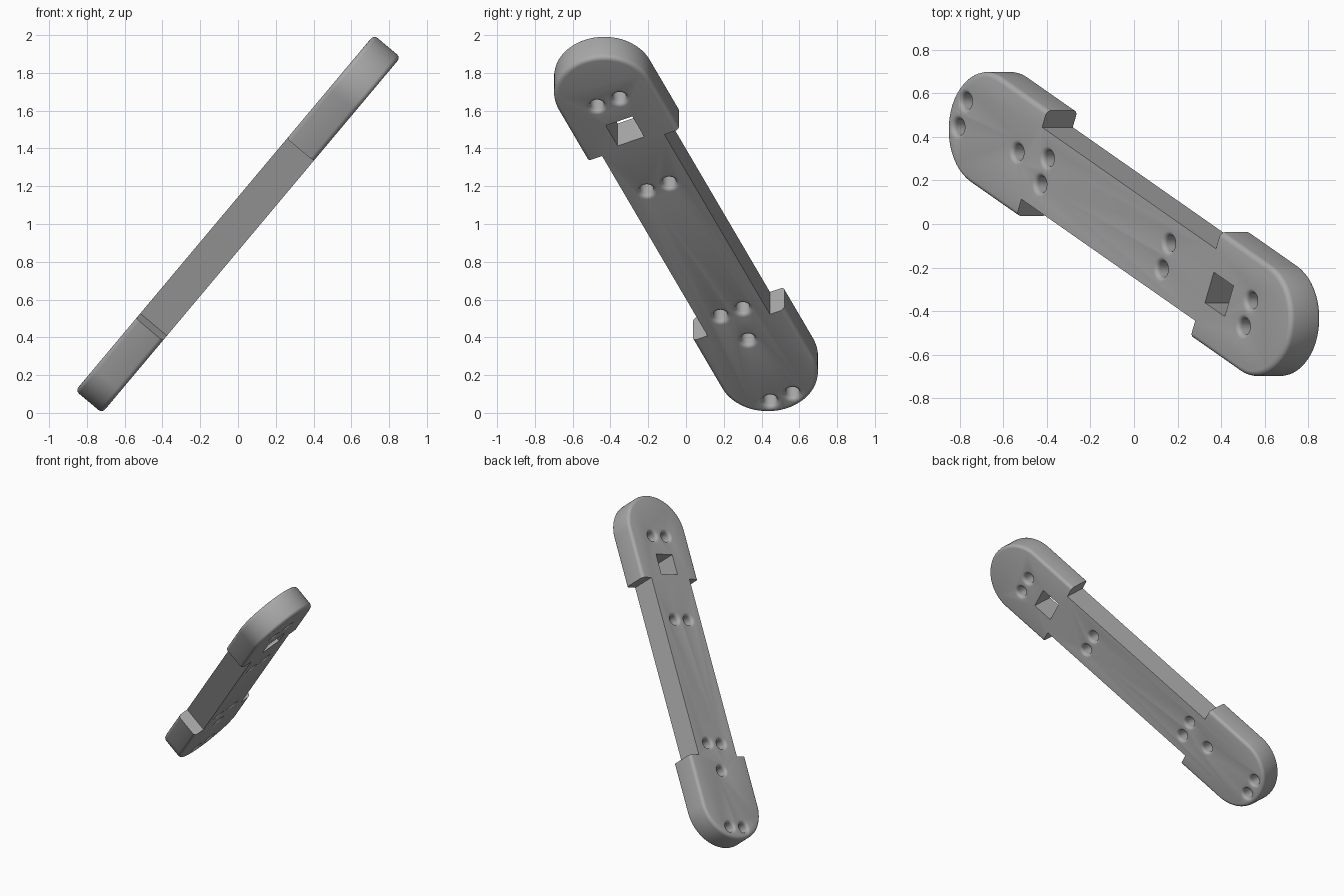
import bpy, bmesh, math
from mathutils import Matrix, Vector

if "Cube" in bpy.data.objects:
    bpy.data.objects.remove(bpy.data.objects["Cube"])

HALF_T = 0.092       # half plate thickness
R, CEN = 0.265, 1.057  # head radius and arc centre along the length
NECK, SHOULDER = 0.181, 0.681
BEV = 0.024

# Local axes: length, width, normal
a, b = math.radians(50), math.radians(-24.2)
u, v = Vector((math.cos(a), 0, math.sin(a))), Vector((0, 1, 0))
length = u * math.cos(b) + v * math.sin(b)
width = -u * math.sin(b) + v * math.cos(b)
normal = length.cross(width)
frame = Matrix((length, width, normal)).transposed().to_4x4()
frame.translation = (0, 0, 1)

grey = bpy.data.materials.new("plain grey")
grey.diffuse_color = (0.4, 0.4, 0.4, 1)
grey.use_nodes = True
grey.node_tree.nodes["Principled BSDF"].inputs["Base Color"].default_value = grey.diffuse_color


def make_object(name, bm):
    bmesh.ops.recalc_face_normals(bm, faces=bm.faces)
    me = bpy.data.meshes.new(name)
    bm.to_mesh(me)
    bm.free()
    ob = bpy.data.objects.new(name, me)
    ob.matrix_world = frame
    me.materials.append(grey)
    bpy.context.collection.objects.link(ob)
    return ob


# Plate outline: two round heads joined by a narrower bar
half = [(SHOULDER, -NECK), (SHOULDER, -R)]
N = 40
for i in range(N + 1):
    t = -math.pi / 2 + math.pi * i / N
    half.append((CEN + R * math.cos(t), R * math.sin(t)))
half += [(SHOULDER, R), (SHOULDER, NECK)]
outline = half + [(-x, -y) for x, y in half]

bm = bmesh.new()
base = bm.faces.new([bm.verts.new((x, y, -HALF_T)) for x, y in outline])
ext = bmesh.ops.extrude_face_region(bm, geom=[base])
bmesh.ops.translate(bm, vec=(0, 0, 2 * HALF_T),
                    verts=[g for g in ext["geom"] if isinstance(g, bmesh.types.BMVert)])
# Round the rim, leaving the shoulder edges sharp
rim = []
for e in bm.edges:
    p, q = e.verts[0].co, e.verts[1].co
    shoulder = abs(abs(p.x) - SHOULDER) < 1e-4 and abs(p.x - q.x) < 1e-4
    if abs(p.z - q.z) < 1e-5 and not shoulder:
        rim.append(e)
bmesh.ops.bevel(bm, geom=rim, offset=BEV, segments=4, profile=0.5, affect='EDGES')
plate = make_object("arm_plate", bm)

# Cutters: flared round holes and one square hole
HOLE, FLARE = 0.036, 0.022
top = [(HOLE + FLARE * (1 - math.cos(k * math.pi / 10)),
        HALF_T - FLARE + FLARE * math.sin(k * math.pi / 10)) for k in range(6)]
top.append((HOLE + FLARE, HALF_T + 0.03))
profile = [(r, -z) for r, z in reversed(top)] + top
SEG = 32
centres = [(s, t) for s in (1.005, 0.363, -0.588, -1.23) for t in (-0.065, 0.065)]
centres.append((-0.797, 0.002))

bm = bmesh.new()
for cx, cy in centres:
    rings = [[bm.verts.new((cx + r * math.cos(2 * math.pi * i / SEG),
                            cy + r * math.sin(2 * math.pi * i / SEG), z))
              for i in range(SEG)] for r, z in profile]
    for lo, hi in zip(rings, rings[1:]):
        for i in range(SEG):
            j = (i + 1) % SEG
            bm.faces.new((lo[i], lo[j], hi[j], hi[i]))
    bm.faces.new(rings[0][::-1])
    bm.faces.new(rings[-1])
bmesh.ops.create_cube(bm, size=1, matrix=Matrix.Translation((0.788, 0, 0))
                      @ Matrix.Diagonal((0.154, 0.154, 0.4, 1)))
cutter = make_object("hole_cutter", bm)
cutter.hide_render = True

mod = plate.modifiers.new("holes", 'BOOLEAN')
mod.operation, mod.solver, mod.object = 'DIFFERENCE', 'EXACT', cutter
bpy.context.view_layer.objects.active = plate
plate.select_set(True)
cutter.select_set(False)
bpy.ops.object.modifier_apply(modifier=mod.name)
bpy.data.objects.remove(cutter)
bpy.ops.object.shade_smooth_by_angle(angle=math.radians(35))
